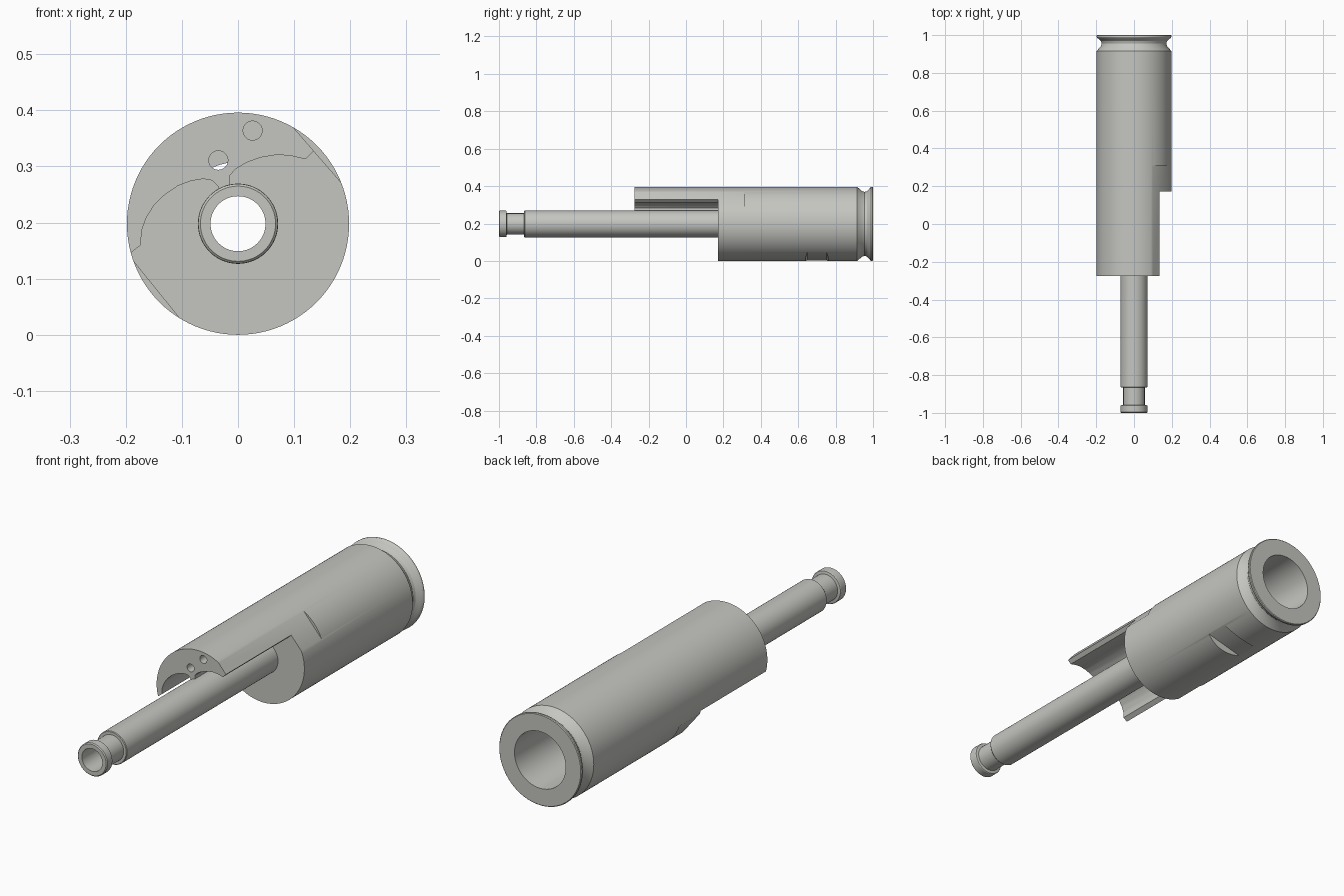
import bpy, bmesh, math
from mathutils import Vector

if "Cube" in bpy.data.objects:
    bpy.data.objects.remove(bpy.data.objects["Cube"])

CZ, R = 0.198, 0.198

metal = bpy.data.materials.new("warm_grey_metal")
metal.diffuse_color = (0.56, 0.56, 0.53, 1)
metal.use_nodes = True
metal.node_tree.nodes["Principled BSDF"].inputs["Base Color"].default_value = metal.diffuse_color


def make_object(name, bm):
    bmesh.ops.recalc_face_normals(bm, faces=bm.faces)
    mesh = bpy.data.meshes.new(name)
    bm.to_mesh(mesh)
    bm.free()
    mesh.materials.append(metal)
    ob = bpy.data.objects.new(name, mesh)
    bpy.context.collection.objects.link(ob)
    return ob


def lathe(name, profile, segs=96):
    """Closed (y, radius) profile turned around the long axis."""
    bm = bmesh.new()
    rings = []
    for i in range(segs):
        a = 2 * math.pi * i / segs
        rings.append([bm.verts.new((r * math.cos(a), y, CZ + r * math.sin(a)))
                      for y, r in profile])
    n = len(profile)
    for i in range(segs):
        p, q = rings[i], rings[(i + 1) % segs]
        for k in range(n):
            m = (k + 1) % n
            bm.faces.new((p[k], p[m], q[m], q[k]))
    return make_object(name, bm)


def prism(name, points, y0, y1, inset=0.0):
    """(x, z) outline extruded along y."""
    bm = bmesh.new()
    a = [bm.verts.new((x, y0, z)) for x, z in points]
    b = [bm.verts.new((x, y1, z)) for x, z in points]
    bm.faces.new(a)
    bm.faces.new(b[::-1])
    n = len(points)
    for i in range(n):
        bm.faces.new((a[i], b[i], b[(i + 1) % n], a[(i + 1) % n]))
    return make_object(name, bm)


def circle(x, z, r, n=24):
    return [(x + r * math.cos(2 * math.pi * i / n), z + r * math.sin(2 * math.pi * i / n))
            for i in range(n)]


def flat_cutter(name, degrees, dist, y0, y1, flare=0.0):
    """Block that shaves a flat off the round body; flare slopes its ends."""
    a = math.radians(degrees)
    out = Vector((math.cos(a), 0, math.sin(a)))
    side = Vector((-math.sin(a), 0, math.cos(a)))
    bm = bmesh.new()
    layers = []
    for d, f in ((dist, 0), (dist + 0.1, flare)):
        layers.append([bm.verts.new(Vector((0, y, CZ)) + out * d + side * s)
                       for y, s in ((y0 - f, -0.15), (y1 + f, -0.15), (y1 + f, 0.15), (y0 - f, 0.15))])
    lo, hi = layers
    bm.faces.new(lo)
    bm.faces.new(hi[::-1])
    for i in range(4):
        j = (i + 1) % 4
        bm.faces.new((lo[i], hi[i], hi[j], lo[j]))
    return make_object(name, bm)


def cut(target, cutter):
    mod = target.modifiers.new("cut", 'BOOLEAN')
    mod.operation = 'DIFFERENCE'
    mod.solver = 'EXACT'
    mod.object = cutter
    bpy.context.view_layer.objects.active = target
    bpy.ops.object.modifier_apply(modifier=mod.name)
    bpy.data.objects.remove(cutter)


def shade(ob):
    bpy.ops.object.select_all(action='DESELECT')
    ob.select_set(True)
    bpy.context.view_layer.objects.active = ob
    bpy.ops.object.shade_smooth_by_angle(angle=math.radians(25))


# Main sleeve: round body, rear groove and rim, tapered rear bore
body = lathe("sleeve_body", [
    (-0.275, 0.06), (-0.275, R), (0.915, R), (0.942, 0.175), (0.955, 0.171),
    (0.968, 0.175), (0.98, 0.188), (0.985, 0.195), (0.99, R), (0.997, R), (1.0, 0.195),
    (1.0, 0.123), (0.2, 0.108), (0.2, 0.06)])

# Lower front cutaway that leaves the upper arm with two scooped channels
cut(body, prism("front_cutaway", [
    (-0.25, 0.107), (-0.19, 0.147), (-0.173, 0.16), (-0.172, 0.185), (-0.163, 0.21),
    (-0.148, 0.233), (-0.13, 0.25), (-0.108, 0.265), (-0.085, 0.274), (-0.062, 0.278),
    (-0.046, 0.275), (-0.036, 0.265), (-0.033, 0.255), (-0.015, 0.26), (-0.015, 0.283),
    (-0.005, 0.295), (0.015, 0.307), (0.04, 0.316), (0.07, 0.321), (0.095, 0.319),
    (0.12, 0.313), (0.135, 0.328), (0.25, 0.43), (0.25, -0.05), (-0.25, -0.05)],
    -0.35, 0.172))

# Shallow flats on opposite sides, and the sloped notch underneath
cut(body, flat_cutter("upper_flat", 41, 0.187, -0.35, 0.31))
cut(body, flat_cutter("lower_flat", 219, 0.187, 0.1, 0.31))
cut(body, flat_cutter("under_notch", -75, 0.178, 0.65, 0.75, 0.06))

# Two drilled holes in the arm face
for x, z in ((0.026, 0.364), (-0.035, 0.311)):
    cut(body, prism("drill", circle(x, z, 0.017), -0.35, 0.3))
shade(body)

# Front tube with necked, flanged tip
tube = lathe("front_tube", [
    (-1.0, 0.049), (-1.0, 0.067), (-0.996, 0.071), (-0.963, 0.071), (-0.96, 0.069),
    (-0.958, 0.057), (-0.865, 0.057), (-0.865, 0.069), (-0.862, 0.0715), (0.2, 0.0715),
    (0.2, 0.049)], 64)
shade(tube)
